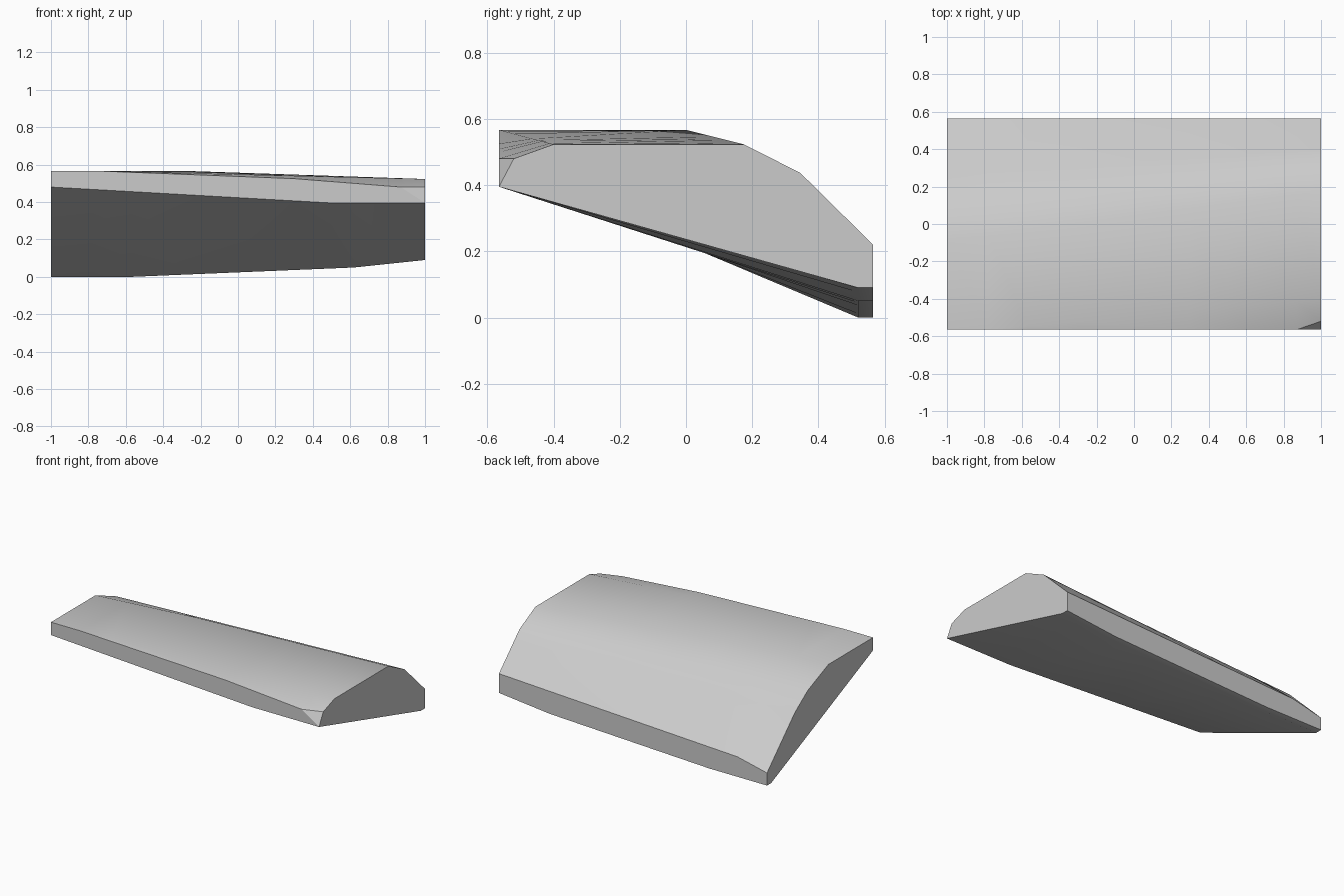
import bpy
import bmesh

if "Cube" in bpy.data.objects:
    bpy.data.objects.remove(bpy.data.objects["Cube"])

grey = bpy.data.materials.new("plain grey")
colour = (0.6, 0.6, 0.6, 1)
grey.use_nodes = True
grey.diffuse_color = colour
grey.node_tree.nodes["Principled BSDF"].inputs["Base Color"].default_value = colour

# Lengthwise edge lines, each a short path of (x, y, z) points
FRONT, BACK = -0.565, 0.565
edge_lines = {
    "front_bottom": [(-1, FRONT, 0.48), (0.5, FRONT, 0.395), (1, FRONT, 0.395)],
    "front_top": [(-1, FRONT, 0.567), (-0.78, FRONT, 0.567), (0.3, FRONT, 0.525),
                  (0.87, FRONT, 0.48), (1, -0.52, 0.48)],
    "front_crest": [(-1, FRONT, 0.567), (-0.78, FRONT, 0.567), (1, -0.4, 0.523)],
    "ridge": [(-1, -0.09, 0.567), (-0.3, 0, 0.567), (1, 0.175, 0.523)],
    "upper_slope": [(-1, 0.13, 0.476), (1, 0.345, 0.437)],
    "lower_slope": [(-1, 0.267, 0.38), (1, 0.4, 0.383)],
    "back_top": [(-1, BACK, 0.085), (-0.78, BACK, 0.135), (1, BACK, 0.22)],
    "back_bottom": [(-1, BACK, 0), (-0.57, BACK, 0), (0.62, BACK, 0.05), (1, BACK, 0.09)],
    "bottom_crease": [(-1, 0.52, 0), (-0.57, 0.52, 0), (0.62, 0.52, 0.05), (1, 0.52, 0.09)],
}


def point_at(path, x):
    """Point on a path at a given x."""
    for a, b in zip(path, path[1:]):
        if x <= b[0]:
            t = (x - a[0]) / (b[0] - a[0])
            return tuple(p + (q - p) * t for p, q in zip(a, b))
    return path[-1]


# Loft cross-sections through every bend in the edge lines
stations = sorted({p[0] for path in edge_lines.values() for p in path})
bm = bmesh.new()
rings = [[bm.verts.new(point_at(path, x)) for path in edge_lines.values()] for x in stations]
count = len(edge_lines)
for near, far in zip(rings, rings[1:]):
    for i in range(count):
        j = (i + 1) % count
        bm.faces.new((near[i], far[i], near[j]))
        bm.faces.new((far[i], far[j], near[j]))

# End caps
bm.faces.new(rings[0])
bm.faces.new(reversed(rings[-1]))

bmesh.ops.remove_doubles(bm, verts=bm.verts, dist=0.0005)
bmesh.ops.recalc_face_normals(bm, faces=bm.faces)
mesh = bpy.data.meshes.new("wedge_panel")
bm.to_mesh(mesh)
bm.free()
mesh.materials.append(grey)
panel = bpy.data.objects.new("wedge_panel", mesh)
bpy.context.collection.objects.link(panel)

# Soft shading over the top, crisp borders
bpy.ops.object.select_all(action="DESELECT")
panel.select_set(True)
bpy.context.view_layer.objects.active = panel
bpy.ops.object.shade_smooth_by_angle(angle=0.52)
